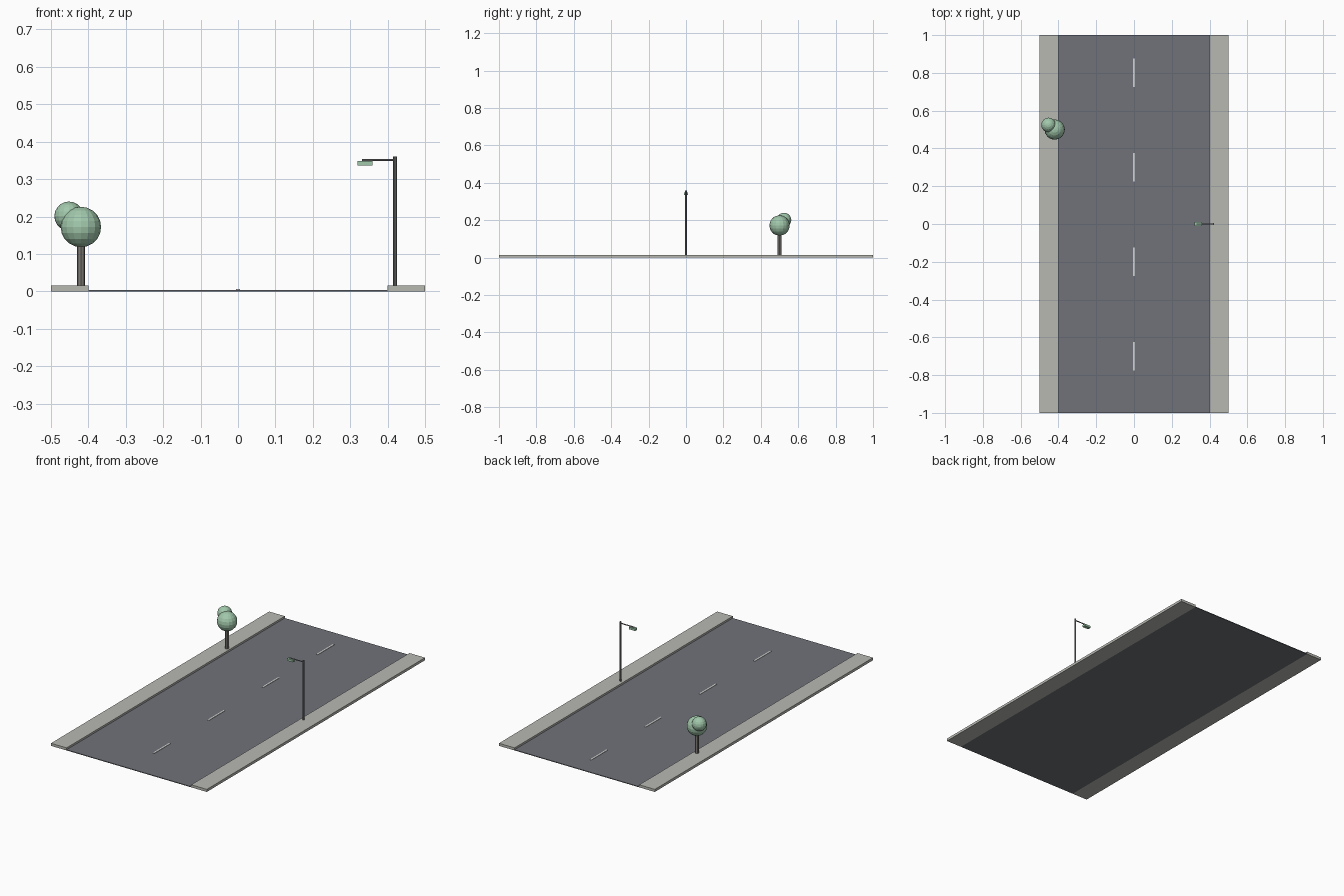
import bpy
from math import pi

cube = bpy.data.objects.get("Cube")
if cube:
    bpy.data.objects.remove(cube, do_unlink=True)


def material(name, rgb):
    mat = bpy.data.materials.new(name)
    mat.use_nodes = True
    mat.diffuse_color = (*rgb, 1)
    mat.node_tree.nodes["Principled BSDF"].inputs["Base Color"].default_value = (*rgb, 1)
    return mat


asphalt = material("asphalt", (0.16, 0.17, 0.19))
concrete = material("concrete", (0.48, 0.48, 0.45))
paint = material("lane_paint", (0.65, 0.66, 0.65))
steel = material("steel", (0.19, 0.20, 0.19))
bark = material("bark", (0.21, 0.20, 0.18))
leaf = material("leaf_green", (0.36, 0.58, 0.41))


def finish(name, mat):
    obj = bpy.context.object
    obj.name = name
    obj.data.materials.append(mat)
    return obj


def box(name, mat, low, high):
    centre = [(a + b) / 2 for a, b in zip(low, high)]
    bpy.ops.mesh.primitive_cube_add(size=1, location=centre)
    obj = finish(name, mat)
    obj.scale = [b - a for a, b in zip(low, high)]
    return obj


def post(name, mat, radius, length, centre, sides=8, tilt=0):
    bpy.ops.mesh.primitive_cylinder_add(vertices=sides, radius=radius, depth=length,
                                        location=centre, rotation=(0, tilt, 0))
    return finish(name, mat)


def ball(name, mat, radius, centre):
    bpy.ops.mesh.primitive_uv_sphere_add(segments=16, ring_count=10, radius=radius,
                                         location=centre)
    return finish(name, mat)


# Road and raised pavements
curb = 0.015
box("road", asphalt, (-0.4, -1, 0), (0.4, 1, 0.004))
box("right_pavement", concrete, (-0.5, -1, 0), (-0.4, 1, curb))
box("left_pavement", concrete, (0.4, -1, 0), (0.5, 1, curb))

# Dashed centre line
for i in range(4):
    y = -0.7 + 0.5 * i
    box(f"lane_dash_{i + 1}", paint, (-0.005, y - 0.075, 0.003), (0.005, y + 0.075, 0.006))

# Street lamp
post("lamp_pole", steel, 0.005, 0.345, (0.42, 0, 0.1875))
post("lamp_arm", steel, 0.003, 0.092, (0.378, 0, 0.351), tilt=pi / 2)
box("lamp_head", leaf, (0.32, -0.01, 0.336), (0.36, 0.01, 0.348))

# Tree
post("tree_trunk", bark, 0.011, 0.12, (-0.42, 0.5, 0.075))
ball("large_foliage", leaf, 0.054, (-0.42, 0.5, 0.172))
ball("small_foliage", leaf, 0.039, (-0.452, 0.524, 0.201))
